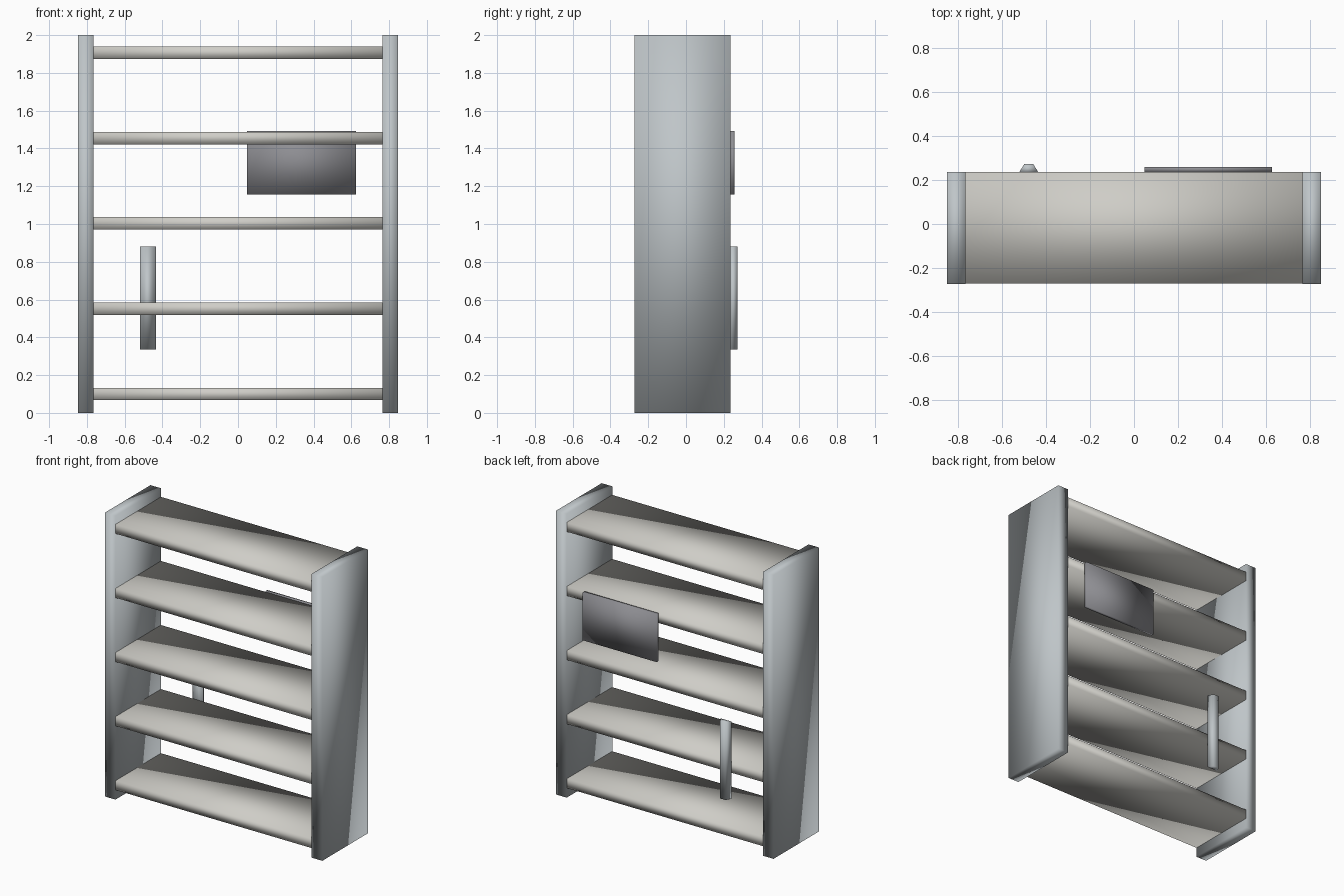
import bpy, bmesh

if "Cube" in bpy.data.objects:
    bpy.data.objects.remove(bpy.data.objects["Cube"])


def material(name, color):
    m = bpy.data.materials.new(name)
    m.diffuse_color = color
    m.use_nodes = True
    m.node_tree.nodes["Principled BSDF"].inputs["Base Color"].default_value = m.diffuse_color
    return m


STEEL = material("cool_grey", (0.52, 0.56, 0.58, 1))
BOARD = material("warm_grey", (0.62, 0.61, 0.57, 1))
DARK = material("dark_grey", (0.27, 0.27, 0.29, 1))


def prism(name, outline, z0, z1, mat):
    """Extrude an XY outline from z0 up to z1, smooth shaded."""
    bm = bmesh.new()
    face = bm.faces.new([bm.verts.new((x, y, z0)) for x, y in outline])
    top = bmesh.ops.extrude_face_region(bm, geom=[face])["geom"]
    for v in top:
        if isinstance(v, bmesh.types.BMVert):
            v.co.z = z1
    bmesh.ops.recalc_face_normals(bm, faces=bm.faces)
    for f in bm.faces:
        f.smooth = True
    mesh = bpy.data.meshes.new(name)
    bm.to_mesh(mesh)
    bm.free()
    mesh.materials.append(mat)
    obj = bpy.data.objects.new(name, mesh)
    bpy.context.collection.objects.link(obj)
    return obj


def box(name, x0, x1, y0, y1, z0, z1, mat):
    return prism(name, [(x0, y0), (x1, y0), (x1, y1), (x0, y1)], z0, z1, mat)


FRONT, BACK = -0.272, 0.236

# Upright side panels
box("side_panel_left", -0.848, -0.765, FRONT, BACK, 0, 2, STEEL)
box("side_panel_right", 0.765, 0.848, FRONT, BACK, 0, 2, STEEL)

# Five evenly spaced shelves, let into the side panels
for i in range(5):
    z = 0.1 + i * 0.4517
    box(f"shelf_{i + 1}", -0.846, 0.846, FRONT + 0.001, BACK - 0.001,
        z - 0.033, z + 0.033, BOARD)

# Thin plate on the back
box("back_plate", 0.048, 0.625, BACK, 0.258, 1.155, 1.492, DARK)

# Vertical handle bar with chamfered section
prism("handle_bar", [(-0.52, BACK), (-0.435, BACK), (-0.457, 0.272), (-0.498, 0.272)],
      0.335, 0.88, STEEL)
